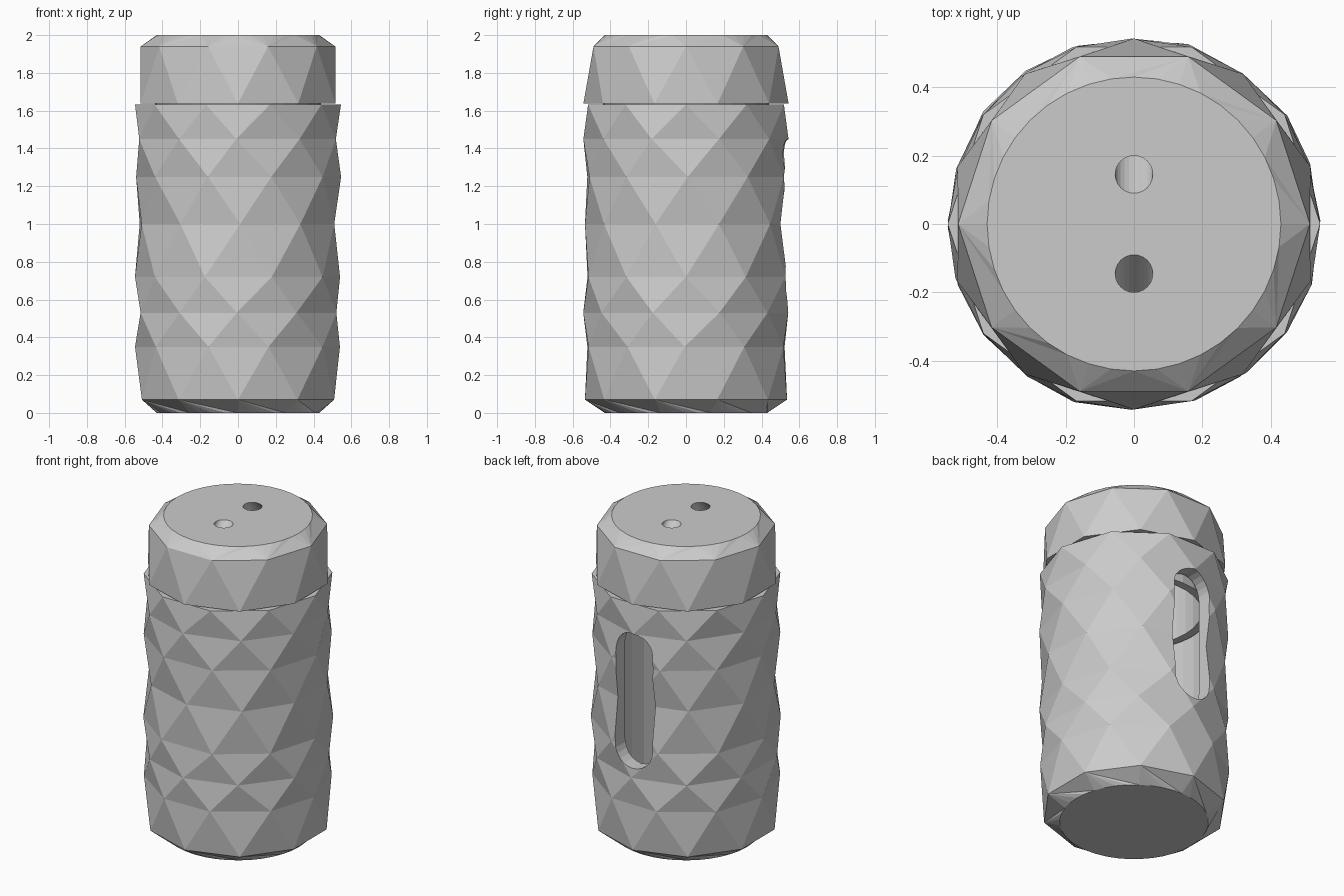
import bpy, bmesh, math, random

if "Cube" in bpy.data.objects:
    bpy.data.objects.remove(bpy.data.objects["Cube"])

random.seed(4)
N = 10                      # facets around the shell
STEP = 2 * math.pi / N


def make_object(name, bm):
    bmesh.ops.recalc_face_normals(bm, faces=bm.faces)
    mesh = bpy.data.meshes.new(name)
    bm.to_mesh(mesh)
    bm.free()
    obj = bpy.data.objects.new(name, mesh)
    bpy.context.collection.objects.link(obj)
    return obj


def ring(bm, z, r, n, phase=0.0, jitter=0.0):
    """Ring of n vertices; phase is a fraction of one side."""
    verts = []
    for i in range(n):
        a = -math.pi / 2 + (i + phase) * 2 * math.pi / n
        a += random.uniform(-1, 1) * jitter * 4
        rr = r + random.uniform(-1, 1) * jitter
        verts.append((a, bm.verts.new((rr * math.cos(a), rr * math.sin(a), z))))
    return verts


def zip_rings(bm, lo, hi):
    """Triangulate between two rings with any vertex counts."""
    def at(rg, k):
        return rg[k % len(rg)][0] + 2 * math.pi * (k // len(rg))
    i = j = 0
    while i < len(lo) or j < len(hi):
        a, b = lo[i % len(lo)][1], hi[j % len(hi)][1]
        if j >= len(hi) or (i < len(lo) and at(lo, i + 1) <= at(hi, j + 1)):
            i += 1
            bm.faces.new((a, lo[i % len(lo)][1], b))
        else:
            j += 1
            bm.faces.new((a, hi[j % len(hi)][1], b))


def faceted_solid(name, rows):
    """Closed low-poly solid from rows of (z, radius, count, phase, jitter)."""
    bm = bmesh.new()
    rings = [ring(bm, *row) for row in rows]
    for lo, hi in zip(rings, rings[1:]):
        zip_rings(bm, lo, hi)
    bm.faces.new([v for _, v in reversed(rings[0])])
    bm.faces.new([v for _, v in rings[-1]])
    return make_object(name, bm)


def cylinder(name, r, z0, z1, n=32, y=0.0, slope=0.0):
    """Upright cylinder, optionally sheared along y below z = 2."""
    bm = bmesh.new()
    bmesh.ops.create_cone(bm, cap_ends=True, segments=n, radius1=r, radius2=r, depth=z1 - z0)
    for v in bm.verts:
        v.co.z += (z0 + z1) / 2
        v.co.y += y + slope * (2 - v.co.z)
    return make_object(name, bm)


def cut(target, cutter):
    cutter.hide_render = True
    mod = target.modifiers.new("cut", 'BOOLEAN')
    mod.operation = 'DIFFERENCE'
    mod.solver = 'EXACT'
    mod.object = cutter
    bpy.context.view_layer.objects.active = target
    bpy.ops.object.modifier_apply(modifier=mod.name)
    bpy.data.objects.remove(cutter)


# container shell: chamfered base and staggered triangle rows
J = 0.006
body = faceted_solid("container", [
    (0.0, 0.43, 40, 0, 0),
    (0.07, 0.535, N, 0, 0),
    (0.35, 0.545, N, 0.5, J),
    (0.53, 0.545, N, 0, J),
    (0.72, 0.545, N, 0.5, J),
    (1.0, 0.54, N, 0, J),
    (1.25, 0.545, N, 0.5, J),
    (1.45, 0.545, N, 0, J),
    (1.632, 0.545, N, 0.5, 0),
])
cut(body, cylinder("cavity_cutter", 0.45, 0.1, 1.8))

# rounded window slot in the back wall
bm = bmesh.new()
pts = []
for k in range(26):
    half = k // 13
    a = math.pi * half + math.pi * (k % 13) / 12
    pts.append((0.13 * math.cos(a), (0.72 if half else 1.32) + 0.13 * math.sin(a)))
face = bm.faces.new([bm.verts.new((x, 0.25, z)) for x, z in pts])
ext = bmesh.ops.extrude_face_region(bm, geom=[face])
for v in [g for g in ext["geom"] if isinstance(g, bmesh.types.BMVert)]:
    v.co.y = 0.8
cut(body, make_object("window_cutter", bm))

# lid: rim turned half a facet from the container, chamfer to a round top
lid = faceted_solid("lid", [
    (1.638, 0.543, N, 0, 0),
    (1.94, 0.515, N, 0.5, 0),
    (2.0, 0.43, 40, 0, 0),
])
cut(lid, cylinder("lid_cavity_cutter", 0.39, 1.5, 1.85))

# two slanted holes through the lid
for s in (-1, 1):
    cut(lid, cylinder("hole_cutter", 0.055, 1.8, 2.1, 24, 0.145 * s, 0.8 * s))

# insert ring of the lid that plugs into the container
insert = cylinder("lid_insert", 0.44, 1.4, 1.645)
cut(insert, cylinder("insert_cutter", 0.39, 1.3, 1.75))
